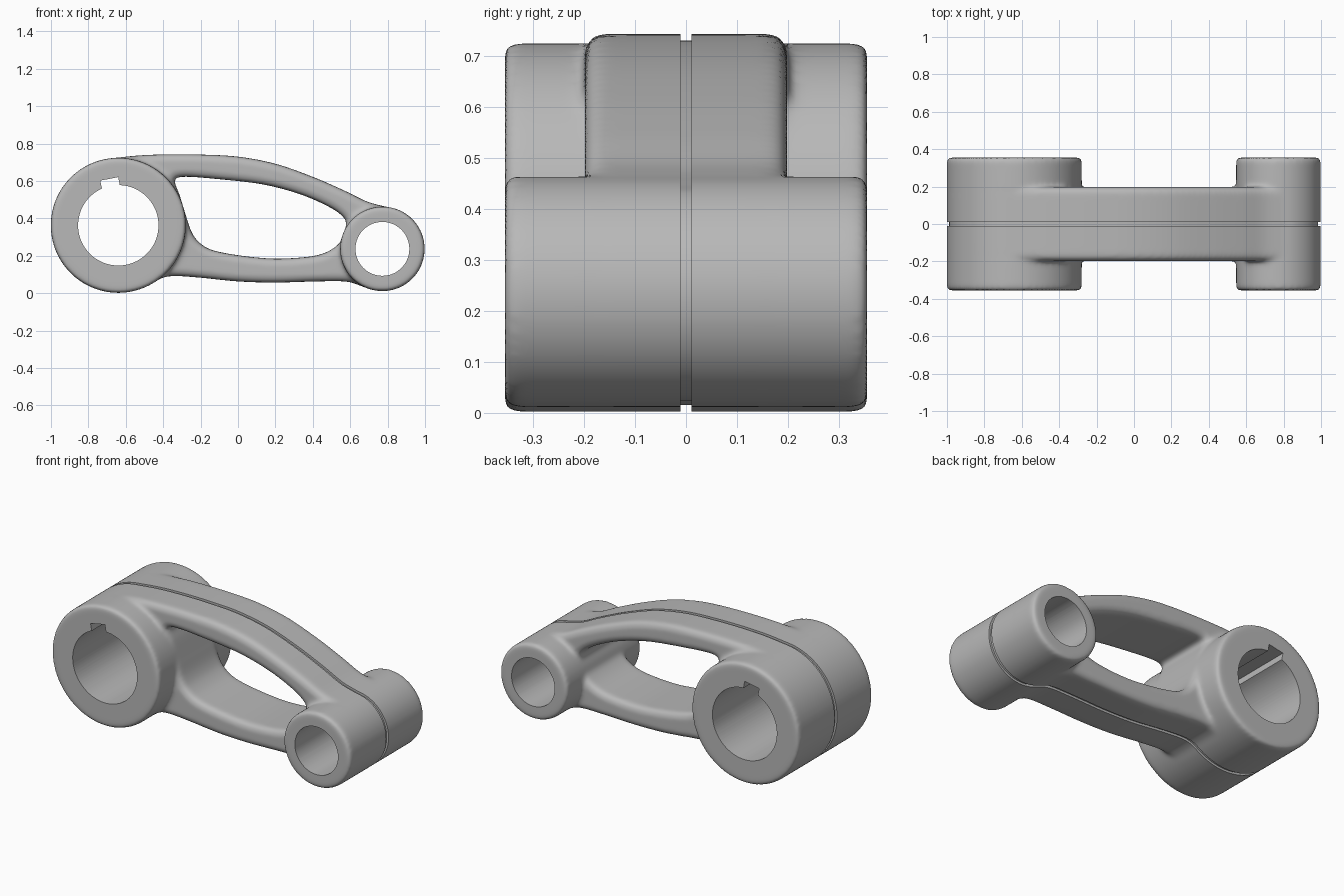
import bpy, bmesh, math

if "Cube" in bpy.data.objects:
    bpy.data.objects.remove(bpy.data.objects["Cube"])

BIG, BIG_R = (-0.64, 0.363), 0.361
SMALL, SMALL_R = (0.772, 0.237), 0.226
HALF = 0.355          # half width of the bosses
WEB = 0.198           # half width of the arm


def arc(c, r, a0, a1, n):
    """Points on an arc in the x-z plane, both ends included."""
    pts = []
    for i in range(n + 1):
        a = math.radians(a0 + (a1 - a0) * i / n)
        pts.append((c[0] + r * math.cos(a), c[1] + r * math.sin(a)))
    return pts


def smooth_loop(pts, sub=8):
    """Closed Catmull-Rom curve through the points."""
    out, n = [], len(pts)
    for i in range(n):
        p = [pts[(i + k) % n] for k in (-1, 0, 1, 2)]
        for s in range(sub):
            t = s / sub
            out.append(tuple(0.5 * (2 * p[1][j] + (p[2][j] - p[0][j]) * t
                       + (2 * p[0][j] - 5 * p[1][j] + 4 * p[2][j] - p[3][j]) * t * t
                       + (3 * p[1][j] - p[0][j] - 3 * p[2][j] + p[3][j]) * t ** 3)
                       for j in (0, 1)))
    return out


def inset(loop, d):
    """Move a loop to its left by d."""
    out, n = [], len(loop)
    for i, (x, z) in enumerate(loop):
        (ax, az), (bx, bz) = loop[i - 1], loop[(i + 1) % n]
        tx, tz = bx - ax, bz - az
        l = math.hypot(tx, tz) or 1.0
        out.append((x - tz / l * d, z + tx / l * d))
    return out


def rounded(h, r, n=6):
    """Layers (y, inset) of a slab with rounded rims."""
    half = [(-h + r * (1 - math.cos(math.pi / 2 * k / n)),
             r * (1 - math.sin(math.pi / 2 * k / n))) for k in range(n + 1)]
    return half + [(-y, d) for y, d in reversed(half)]


def prism(bm, loops, layers):
    """Solid along y from outlines (holes run clockwise) and layers."""
    caps = [[], []]
    for loop in loops:
        rings = [[bm.verts.new((x, y, z)) for x, z in inset(loop, d)]
                 for y, d in layers]
        n = len(loop)
        for a, b in zip(rings, rings[1:]):
            for i in range(n):
                j = (i + 1) % n
                bm.faces.new((a[i], a[j], b[j], b[i]))
        for cap, ring in zip(caps, (rings[0], rings[-1])):
            cap += [bm.edges.get((ring[i], ring[(i + 1) % n])) for i in range(n)]
    for cap in caps:
        bmesh.ops.triangle_fill(bm, use_beauty=True, edges=cap)


def finish(bm, name):
    bmesh.ops.recalc_face_normals(bm, faces=bm.faces[:])
    me = bpy.data.meshes.new(name)
    bm.to_mesh(me)
    bm.free()
    ob = bpy.data.objects.new(name, me)
    bpy.context.collection.objects.link(ob)
    return ob


# Whole outline: big boss, lower edge, small boss, upper edge
outline = smooth_loop(
    arc(BIG, BIG_R, 92, 298, 14)
    + [(-0.41, 0.080), (-0.34, 0.092), (-0.20, 0.083), (0.0, 0.063),
       (0.2, 0.057), (0.42, 0.063), (0.58, 0.062)]
    + arc(SMALL, SMALL_R, 245, 445, 10)
    + [(0.69, 0.490), (0.57, 0.548), (0.4, 0.622), (0.2, 0.692), (0.0, 0.730),
       (-0.2, 0.741), (-0.38, 0.742), (-0.52, 0.737)])

# Window between the two arms, clockwise
window = smooth_loop([
    (-0.335, 0.614), (-0.28, 0.623), (-0.126, 0.612), (0.126, 0.583),
    (0.33, 0.530), (0.49, 0.460), (0.565, 0.405), (0.578, 0.360),
    (0.545, 0.270), (0.436, 0.206), (0.238, 0.185), (0.061, 0.195),
    (-0.126, 0.227), (-0.206, 0.270), (-0.249, 0.329), (-0.280, 0.420),
    (-0.313, 0.527), (-0.338, 0.590)])

# Link body: arm web plus the two bosses
bm = bmesh.new()
prism(bm, [outline, window], rounded(WEB, 0.035))
for c, r in ((BIG, BIG_R), (SMALL, SMALL_R)):
    prism(bm, [arc(c, r, 0, 360, 96)[:-1]], rounded(HALF, 0.018))
link = finish(bm, "link_body")

# Cutter: keyed bore, plain bore and centre groove
bm = bmesh.new()
key = math.radians(101)
u, v = (math.cos(key), math.sin(key)), (-math.sin(key), math.cos(key))
bore = arc(BIG, 0.215, 101 + 13, 101 + 347, 80)
for side in (-1, 1):
    bore.append((BIG[0] + 0.253 * u[0] + side * 0.049 * v[0],
                 BIG[1] + 0.253 * u[1] + side * 0.049 * v[1]))
ends = [(-0.5, 0), (0.5, 0)]
prism(bm, [bore], ends)
prism(bm, [arc(SMALL, 0.144, 0, 360, 72)[:-1]], ends)
frame = [(-1.3, -0.3), (1.3, -0.3), (1.3, 1.1), (-1.3, 1.1)]
prism(bm, [frame, outline[::-1]], [(-0.011, -0.013), (0.011, -0.013)])
cutter = finish(bm, "bore_and_groove_cutter")
cutter.hide_render = True

# Fuse and blend the casting, then cut the machined features
bpy.context.view_layer.objects.active = link
link.select_set(True)
remesh = link.modifiers.new("fuse", "REMESH")
remesh.mode = "VOXEL"
remesh.voxel_size = 0.011
blend = link.modifiers.new("blend", "SMOOTH")
blend.factor = 0.5
blend.iterations = 12
cut = link.modifiers.new("cut", "BOOLEAN")
cut.operation = "DIFFERENCE"
cut.solver = "EXACT"
cut.object = cutter
for m in ("fuse", "blend", "cut"):
    bpy.ops.object.modifier_apply(modifier=m)
bpy.data.objects.remove(cutter)

# Colour and shading
grey = bpy.data.materials.new("cast_grey")
grey.diffuse_color = (0.48, 0.48, 0.48, 1)
grey.use_nodes = True
grey.node_tree.nodes["Principled BSDF"].inputs["Base Color"].default_value = grey.diffuse_color
link.data.materials.clear()
link.data.materials.append(grey)
bpy.ops.object.shade_smooth_by_angle(angle=math.radians(35))
